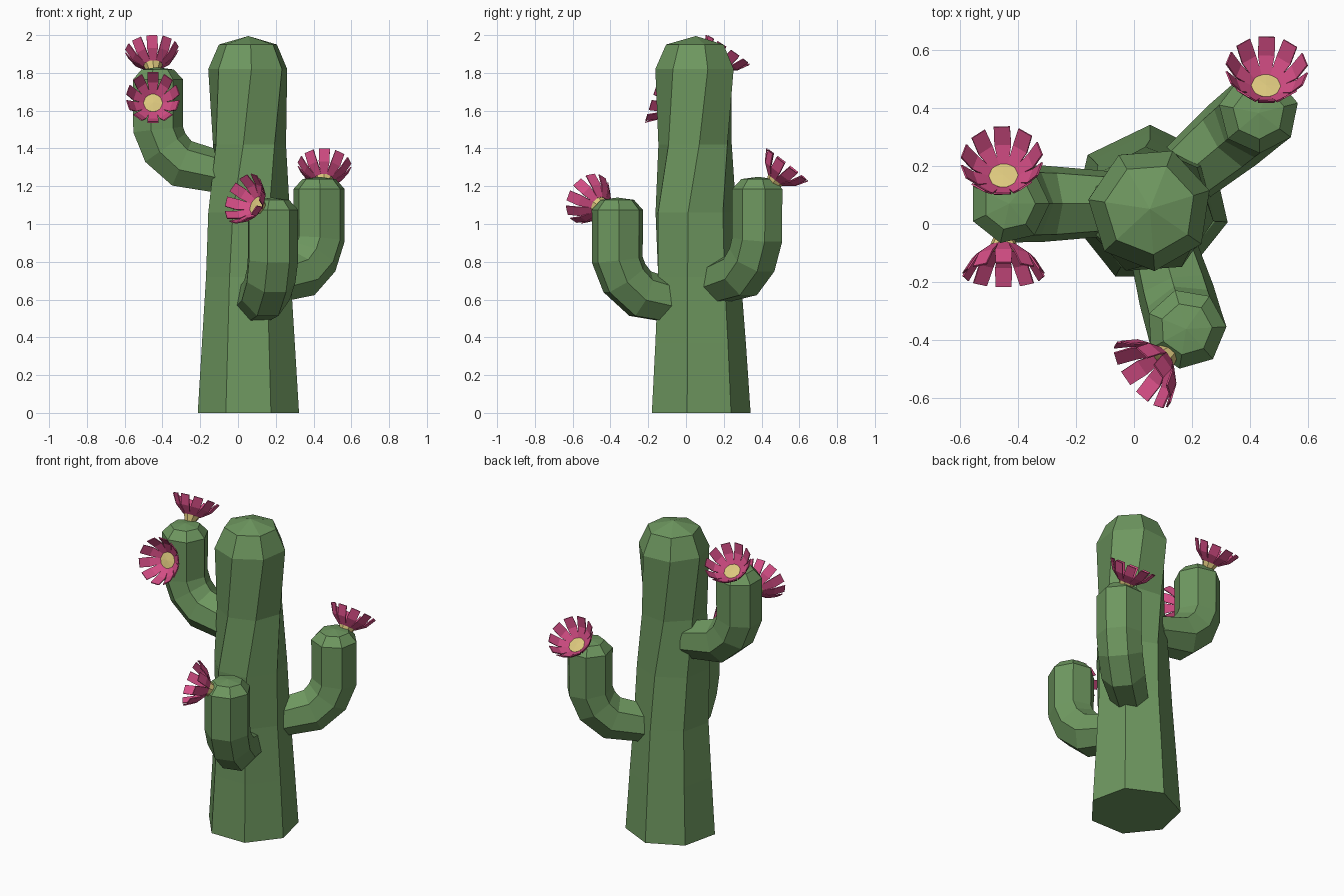
import bpy, bmesh, math
from mathutils import Vector

cube = bpy.data.objects.get("Cube")
if cube:
    bpy.data.objects.remove(cube, do_unlink=True)

SIDES = 7
PETALS = 10


def material(name, rgb):
    m = bpy.data.materials.new(name)
    m.use_nodes = True
    m.diffuse_color = (*rgb, 1)
    m.node_tree.nodes["Principled BSDF"].inputs["Base Color"].default_value = (*rgb, 1)
    return m


green = material("cactus green", (0.155, 0.31, 0.115))
pink = material("petal pink", (0.66, 0.075, 0.235))
yellow = material("flower yellow", (0.71, 0.57, 0.205))


def finish(bm, name, mat):
    bmesh.ops.recalc_face_normals(bm, faces=bm.faces)
    mesh = bpy.data.meshes.new(name)
    bm.to_mesh(mesh)
    bm.free()
    mesh.materials.append(mat)
    ob = bpy.data.objects.new(name, mesh)
    bpy.context.collection.objects.link(ob)
    return ob


def skin(name, rings, apex, mat):
    """Bridge a list of point rings, close the first, fan the last to the apex."""
    bm = bmesh.new()
    loops = [[bm.verts.new(p) for p in ring] for ring in rings]
    n = len(loops[0])
    for a, b in zip(loops, loops[1:]):
        for i in range(n):
            j = (i + 1) % n
            bm.faces.new((a[i], a[j], b[j], b[i]))
    bm.faces.new(loops[0])
    tip = bm.verts.new(apex)
    for i in range(n):
        bm.faces.new((loops[-1][i], loops[-1][(i + 1) % n], tip))
    return finish(bm, name, mat)


def ring(center, radius, u, v, n=SIDES, turn=0.0):
    angles = [math.radians(turn) + math.tau * i / n for i in range(n)]
    return [center + radius * (math.cos(a) * u + math.sin(a) * v) for a in angles]


X, Y, Z = Vector((1, 0, 0)), Vector((0, 1, 0)), Vector((0, 0, 1))

# Trunk: height, radius, centre y, twist in degrees
trunk = [
    (0, 0.275, 0.067, 0), (0.37, 0.252, 0.065, 0), (0.72, 0.23, 0.06, 0),
    (1.06, 0.222, 0.045, 4), (1.42, 0.2, 0.052, 18),
    (1.82, 0.215, 0.052, 30), (1.95, 0.158, 0.052, 30),
]
skin("trunk", [ring(Vector((0.055, y, z)), r, X, Y, turn=90 + t) for z, r, y, t in trunk],
     (0.055, 0.052, 1.995), green)

# Arm elbow: distance towards the trunk, drop from the top, radius
elbow = [
    (0.35, -0.565, 0.115), (0.13, -0.515, 0.135), (0.04, -0.43, 0.137),
    (0, -0.33, 0.139), (0, -0.065, 0.139), (0, -0.012, 0.09),
]


def arm(name, x, y, top, heading):
    h = math.radians(heading)
    inward = Vector((-math.cos(h), -math.sin(h), 0))
    side = Z.cross(inward)
    base = Vector((x, y, top))
    rings = []
    for i, (d, z, r) in enumerate(elbow):
        before, after = elbow[max(i - 1, 0)], elbow[min(i + 1, len(elbow) - 1)]
        tangent = Vector((after[0] - before[0], after[1] - before[1])).normalized()
        normal = inward * tangent.y - Z * tangent.x
        rings.append(ring(base + inward * d + Z * z, r, normal, side))
    skin(name, rings, base, green)


arm("right_arm", -0.43, 0.07, 1.83, 180)
arm("back_left_arm", 0.43, 0.383, 1.25, 40)
arm("front_left_arm", 0.18, -0.362, 1.14, -74)

# Petal: radius, rise, half width
petal = [(0.048, 0, 0.017), (0.102, 0.042, 0.029), (0.138, 0.1, 0.028)]


def flower(name, center, axis):
    """Centre is the middle of the yellow disc; axis is where the flower faces."""
    c, n = Vector(center), Vector(axis).normalized()
    u = (X - n * X.dot(n)).normalized()
    v = n.cross(u)
    skin(name + "_centre", [ring(c - n * 0.05, 0.028, u, v, 8), ring(c + n * 0.004, 0.052, u, v, 8)],
         c + n * 0.008, yellow)
    bm = bmesh.new()
    for i in range(PETALS):
        a = math.tau * (i + 0.5) / PETALS
        out, across = math.cos(a) * u + math.sin(a) * v, math.cos(a) * v - math.sin(a) * u
        rows = [[bm.verts.new(c + out * r + n * h + across * w * s) for s in (-1, 1)]
                for r, h, w in petal]
        for p, q in zip(rows, rows[1:]):
            bm.faces.new((p[0], p[1], q[1], q[0]))
    ob = finish(bm, name + "_petals", pink)
    mod = ob.modifiers.new("thickness", "SOLIDIFY")
    mod.thickness = 0.006
    mod.offset = 0


flower("top_flower", (-0.45, 0.165, 1.84), (-0.06, 0.56, 0.83))
flower("front_flower", (-0.45, -0.08, 1.64), (0, -0.95, 0.3))
flower("back_flower", (0.455, 0.475, 1.235), (0.03, 0.62, 0.79))
flower("low_flower", (0.1, -0.462, 1.097), (-0.72, -0.58, 0.38))
